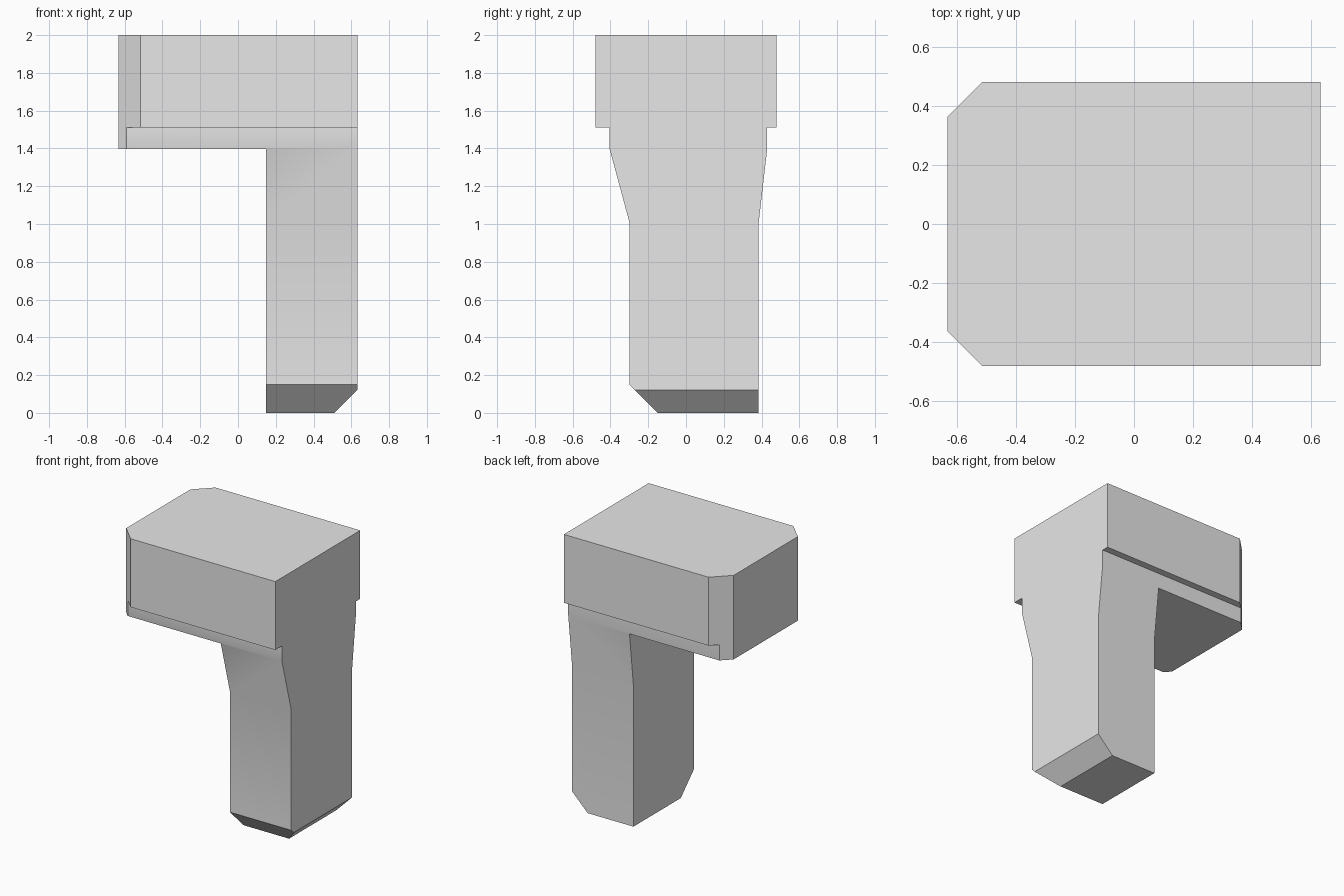
import bpy
import bmesh
from mathutils import Vector

if "Cube" in bpy.data.objects:
    bpy.data.objects.remove(bpy.data.objects["Cube"])

GREY = (0.8, 0.8, 0.8, 1)
mat = bpy.data.materials.new("plain grey")
mat.use_nodes = True
mat.diffuse_color = GREY
bsdf = next(n for n in mat.node_tree.nodes if n.type == "BSDF_PRINCIPLED")
bsdf.inputs["Base Color"].default_value = GREY


def extrude_profile(name, profile, x0, x1):
    """Solid made from a y-z outline drawn out along x."""
    bm = bmesh.new()
    face = bm.faces.new([bm.verts.new((x0, y, z)) for y, z in profile])
    out = bmesh.ops.extrude_face_region(bm, geom=[face])
    moved = [v for v in out["geom"] if isinstance(v, bmesh.types.BMVert)]
    bmesh.ops.translate(bm, verts=moved, vec=(x1 - x0, 0, 0))
    bmesh.ops.recalc_face_normals(bm, faces=bm.faces)
    mesh = bpy.data.meshes.new(name)
    bm.to_mesh(mesh)
    bm.free()
    obj = bpy.data.objects.new(name, mesh)
    bpy.context.collection.objects.link(obj)
    obj.data.materials.append(mat)
    return obj


def slice_off(bm, point, normal):
    """Cut away everything on the normal side of a plane and cap the cut."""
    cut = bmesh.ops.bisect_plane(bm, geom=bm.verts[:] + bm.edges[:] + bm.faces[:],
                                 plane_co=Vector(point), plane_no=Vector(normal),
                                 clear_outer=True)
    edges = [e for e in cut["geom_cut"] if isinstance(e, bmesh.types.BMEdge)]
    bmesh.ops.contextual_create(bm, geom=edges)


# Head, ledge, flared neck and leg share one side outline
outline = [(-0.48, 2), (-0.48, 1.51), (-0.405, 1.51), (-0.405, 1.4), (-0.30, 1.01),
           (-0.30, 0), (0.385, 0), (0.385, 1.01), (0.43, 1.4), (0.43, 1.51),
           (0.48, 1.51), (0.48, 2)]
body = extrude_profile("head_and_leg", outline, -0.632, 0.632)

# Clear the space beside the leg, under the overhanging head
cutter = extrude_profile("overhang_cutter", [(-1, -1), (1, -1), (1, 1.398), (-1, 1.398)], -1, 0.147)
cutter.hide_render = True
mod = body.modifiers.new("overhang", "BOOLEAN")
mod.operation = "DIFFERENCE"
mod.solver = "EXACT"
mod.object = cutter
bpy.context.view_layer.objects.active = body
body.select_set(True)
cutter.select_set(False)
bpy.ops.object.modifier_apply(modifier=mod.name)
bpy.data.objects.remove(cutter)

# Bevelled head corners and bevelled foot
bm = bmesh.new()
bm.from_mesh(body.data)
for side in (-1, 1):
    slice_off(bm, (-0.515, 0.48 * side, 0), (-1, side, 0))
slice_off(bm, (0, -0.15, 0), (0, -1, -1))
slice_off(bm, (0.51, 0, 0), (1, 0, -1))
bmesh.ops.recalc_face_normals(bm, faces=bm.faces)
bm.to_mesh(body.data)
bm.free()

# Soft shading over the shallow neck bend only
bpy.ops.object.shade_smooth_by_angle(angle=0.35)
